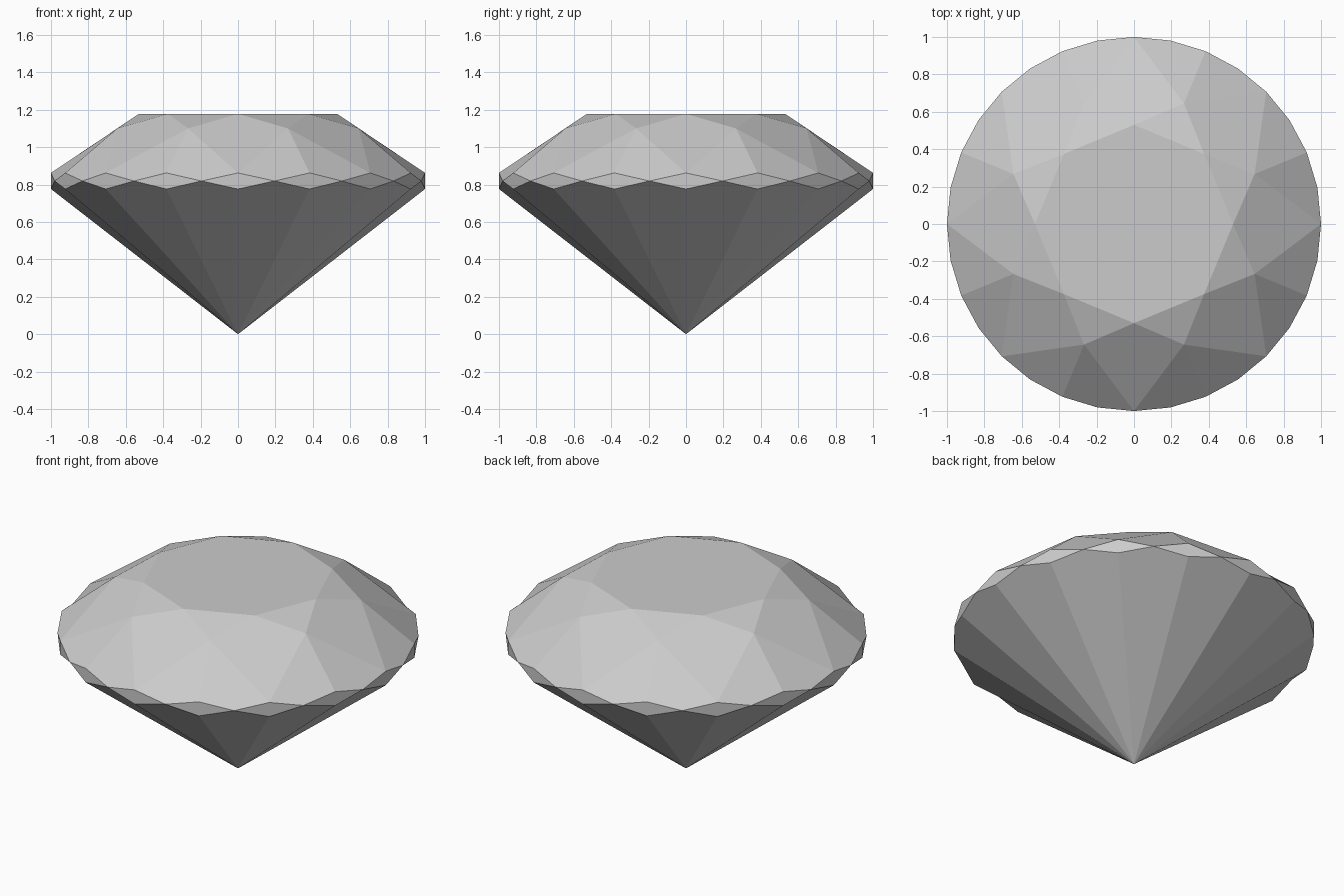
import bpy, bmesh
from math import cos, sin, pi

if "Cube" in bpy.data.objects:
    bpy.data.objects.remove(bpy.data.objects["Cube"])

bm = bmesh.new()

def pt(r, step, z):
    # step counts 32nds of a full turn
    a = step * pi / 16
    return bm.verts.new((r * cos(a), r * sin(a), z))

# Rings of corner points, from table to tip
table = [pt(0.53, 4 * i, 1.178) for i in range(8)]
star = [pt(0.698, 4 * i + 2, 1.1) for i in range(8)]
peak = [pt(1, 2 * i, 0.862) for i in range(16)]
mid = [pt(1, 2 * i + 1, 0.819) for i in range(16)]
low = [pt(1, 2 * i, 0.776) for i in range(16)]
tip = bm.verts.new((0, 0, 0))

face = bm.faces.new

# Crown: table, star and kite facets
face(table)
for i in range(8):
    j = (i + 1) % 8
    face((table[i], star[i], table[j]))
    face((table[i], star[i - 1], peak[2 * i], star[i]))

# Upper girdle facets, girdle diamonds and pavilion facets
for i in range(16):
    j = (i + 1) % 16
    face((star[i // 2], peak[i], mid[i], peak[j]))
    face((peak[i], mid[i - 1], low[i], mid[i]))
    face((tip, low[j], mid[i], low[i]))

bmesh.ops.recalc_face_normals(bm, faces=bm.faces)
mesh = bpy.data.meshes.new("cut_gem")
bm.to_mesh(mesh)
bm.free()
bpy.context.collection.objects.link(bpy.data.objects.new("cut_gem", mesh))
